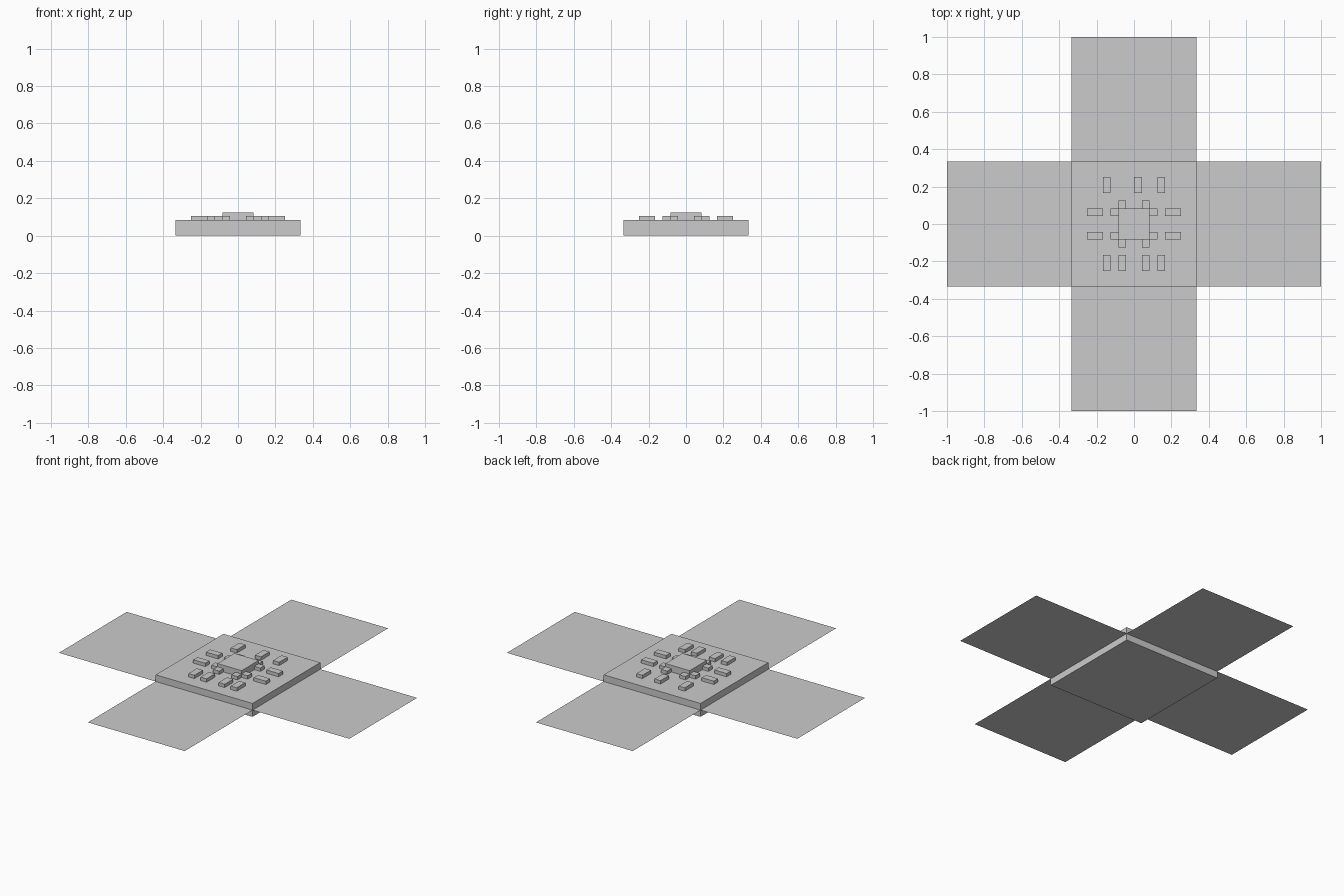
import bpy
import bmesh
from mathutils import Matrix, Vector

if "Cube" in bpy.data.objects:
    bpy.data.objects.remove(bpy.data.objects["Cube"], do_unlink=True)

U = 1 / 24      # one grid unit of the design
DECK = 2        # height of the base top, in units

grey = bpy.data.materials.new("plain_grey")
grey.use_nodes = True
colour = (0.6, 0.6, 0.6, 1)
grey.diffuse_color = colour
grey.node_tree.nodes["Principled BSDF"].inputs["Base Color"].default_value = colour


def finish(name, bm):
    mesh = bpy.data.meshes.new(name)
    bm.to_mesh(mesh)
    bm.free()
    mesh.materials.append(grey)
    obj = bpy.data.objects.new(name, mesh)
    bpy.context.collection.objects.link(obj)
    return obj


def block(name, x, y, z, sx, sy, sz):
    """Box with its lowest corner at x, y, z, in units."""
    bm = bmesh.new()
    centre = Vector((x + sx / 2, y + sy / 2, z + sz / 2)) * U
    size = Matrix.Diagonal((sx * U, sy * U, sz * U, 1))
    bmesh.ops.create_cube(bm, size=1, matrix=Matrix.Translation(centre) @ size)
    return finish(name, bm)


def sheet(name, cx, cy):
    """Thin square panel, one base width across, at mid height of the base."""
    bm = bmesh.new()
    place = Matrix.Translation(Vector((cx, cy, DECK / 2)) * U)
    bmesh.ops.create_grid(bm, x_segments=1, y_segments=1, size=8 * U, matrix=place)
    return finish(name, bm)


# Square base and raised centre
block("base", -8, -8, 0, 16, 16, DECK)
block("centre_block", -2, -2, DECK, 4, 4, 1)

# Flat panels on the four sides
for side, cx, cy in (("left", 16, 0), ("right", -16, 0), ("front", 0, -16), ("back", 0, 16)):
    sheet(side + "_panel", cx, cy)

# Short studs around the centre, two on each side
for a in (-2, 1):
    for b in (-3, 2):
        block("centre_stud", a, b, DECK, 1, 1, 0.5)
        block("centre_stud", b, a, DECK, 1, 1, 0.5)

# Outer bars: side pairs, a front row of four and a back row of three
for x in (-6, 4):
    for y in (-2, 1):
        block("side_bar", x, y, DECK, 2, 1, 0.5)
for x in (-4, -2, 1, 3):
    block("front_bar", x, -6, DECK, 1, 2, 0.5)
for x in (-4, 0, 3):
    block("back_bar", x, 4, DECK, 1, 2, 0.5)
